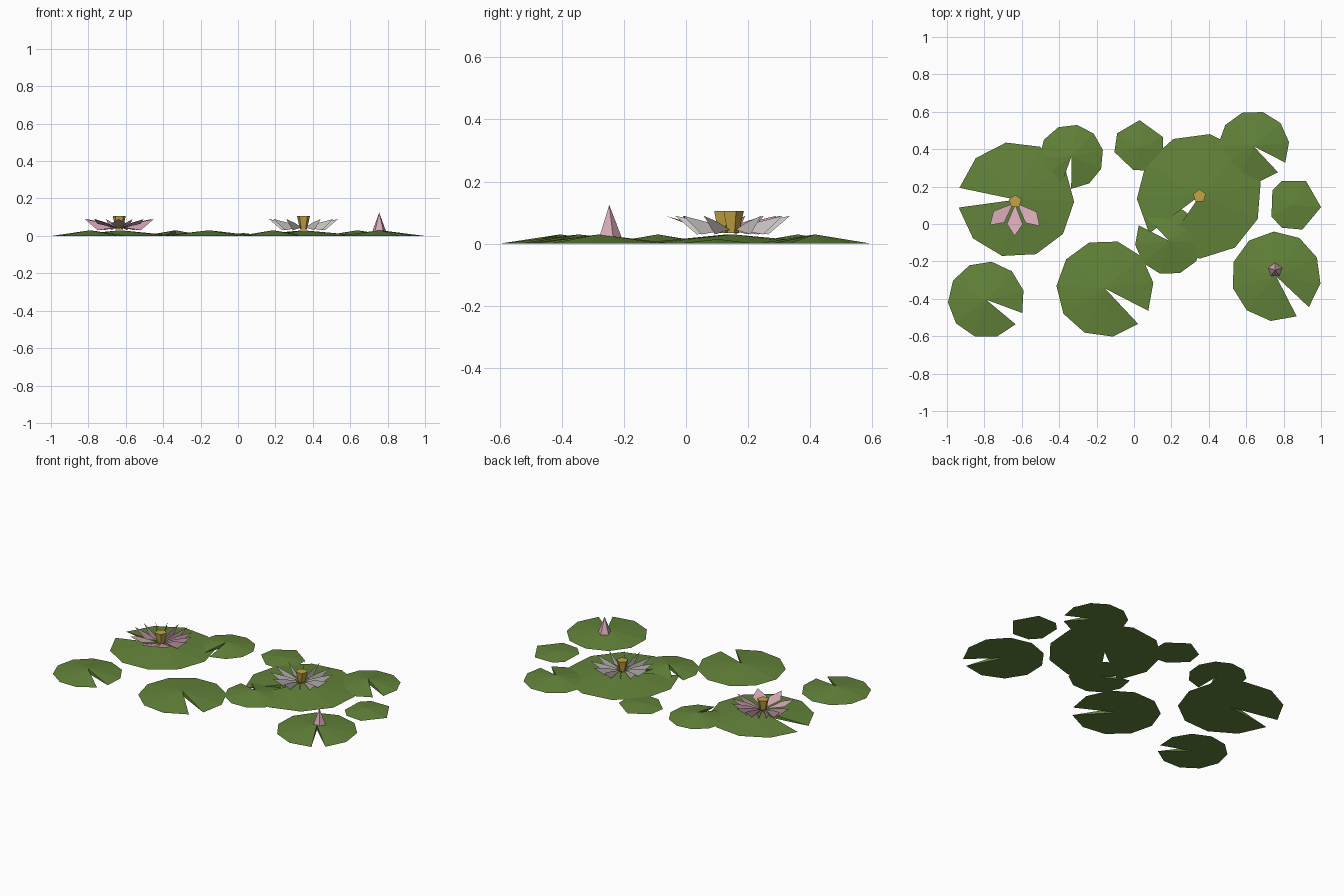
import bpy, bmesh
from math import cos, sin, radians, pi
from mathutils import Matrix, Vector

cube = bpy.data.objects.get("Cube")
if cube:
    bpy.data.objects.remove(cube)


def material(name, rgb):
    m = bpy.data.materials.new(name)
    m.use_nodes = True
    m.diffuse_color = (*rgb, 1)
    m.node_tree.nodes["Principled BSDF"].inputs["Base Color"].default_value = (*rgb, 1)
    return m


GREEN = material("leaf_green", (0.125, 0.23, 0.042))
PINK = material("petal_pink", (0.68, 0.40, 0.47))
WHITE = material("petal_white", (0.72, 0.68, 0.67))
GOLD = material("stamen_gold", (0.55, 0.37, 0.06))


def finish(bm, name, mat, recalc=True):
    if recalc:
        bmesh.ops.recalc_face_normals(bm, faces=bm.faces)
    mesh = bpy.data.meshes.new(name)
    bm.to_mesh(mesh)
    bm.free()
    mesh.materials.append(mat)
    obj = bpy.data.objects.new(name, mesh)
    bpy.context.collection.objects.link(obj)
    return obj


def notched_pad(name, x, y, radius, notch, height=0.03, segments=10, half=9.8):
    """Low solid cone with a wedge cut out in the notch direction."""
    bm = bmesh.new()
    top = bm.verts.new((x, y, height))
    base = bm.verts.new((x, y, 0))
    step = (360 - 2 * half) / segments
    rim = []
    for i in range(segments + 1):
        a = radians(notch + half + i * step)
        rim.append(bm.verts.new((x + radius * cos(a), y + radius * sin(a), 0)))
    for a, b in zip(rim, rim[1:]):
        bm.faces.new((top, a, b))
        bm.faces.new((base, b, a))
    bm.faces.new((top, base, rim[0]))
    bm.faces.new((top, rim[-1], base))
    finish(bm, name, GREEN)


def small_pad(name, outline, height=0.015):
    """Young leaf without a notch."""
    bm = bmesh.new()
    rim = [bm.verts.new((x, y, 0)) for x, y in outline]
    mid = sum((v.co for v in rim), Vector()) / len(rim)
    top = bm.verts.new((mid.x, mid.y, height))
    bm.faces.new(rim)
    for i, v in enumerate(rim):
        bm.faces.new((top, v, rim[(i + 1) % len(rim)]))
    finish(bm, name, GREEN)


def cone(name, x, y, z0, z1, r0, r1, sides, mat):
    bm = bmesh.new()
    bmesh.ops.create_cone(bm, cap_ends=True, segments=sides, radius1=r0, radius2=r1,
                          depth=z1 - z0, matrix=Matrix.Translation((x, y, (z0 + z1) / 2)))
    finish(bm, name, mat)


# Petal kites: upright blades and flat spread petals, pointing along +x
BLADE = [(0.02, 0, 0.045), (0.115, 0, 0.03), (0.185, 0, 0.09), (0.095, 0, 0.07)]
FLAT = [(0.015, 0, 0.04), (0.12, -0.042, 0.065), (0.185, 0, 0.09), (0.12, 0.042, 0.065)]


def petals(name, x, y, shape, angles, mat):
    bm = bmesh.new()
    for a in angles:
        move = Matrix.Translation((x, y, 0)) @ Matrix.Rotation(radians(a), 4, "Z")
        bm.faces.new([bm.verts.new(move @ Vector(p)) for p in shape])
    finish(bm, name, mat, recalc=False)


# Floating leaves
for name, x, y, r, notch in [
    ("large_left_pad", -0.63, 0.13, 0.31, 178),
    ("large_right_pad", 0.35, 0.15, 0.335, 226.5),
    ("front_middle_pad", -0.155, -0.345, 0.26, -37),
    ("front_left_pad", -0.79, -0.405, 0.205, -30),
    ("bud_pad", 0.76, -0.28, 0.24, -53),
    ("back_right_pad", 0.64, 0.415, 0.19, -37),
    ("back_left_pad", -0.335, 0.36, 0.172, -100),
    ("front_inner_pad", 0.187, -0.09, 0.182, 143),
]:
    notched_pad(name, x, y, r, notch)

small_pad("small_right_pad", [(1.0, 0.09), (0.92, 0.23), (0.79, 0.23), (0.74, 0.18),
                              (0.735, 0.04), (0.79, -0.02), (0.9, -0.03)])
small_pad("small_back_pad", [(0.03, 0.555), (0.155, 0.465), (0.155, 0.39), (0.065, 0.285),
                             (-0.005, 0.29), (-0.105, 0.385), (-0.09, 0.485)])

# White blossom
petals("white_petals", 0.35, 0.15, BLADE, range(0, 360, 30), WHITE)
cone("white_blossom_centre", 0.35, 0.15, 0.035, 0.105, 0.02, 0.036, 5, GOLD)

# Pink blossom with three spread petals at the front
petals("pink_upright_petals", -0.635, 0.12, BLADE, [i * 22.5 for i in range(9)], PINK)
petals("pink_spread_petals", -0.635, 0.12, FLAT, (-137, -91, -45), PINK)
cone("pink_blossom_centre", -0.635, 0.12, 0.035, 0.105, 0.02, 0.036, 5, GOLD)

# Closed bud
cone("bud", 0.755, -0.247, 0.02, 0.125, 0.04, 0, 5, PINK)
